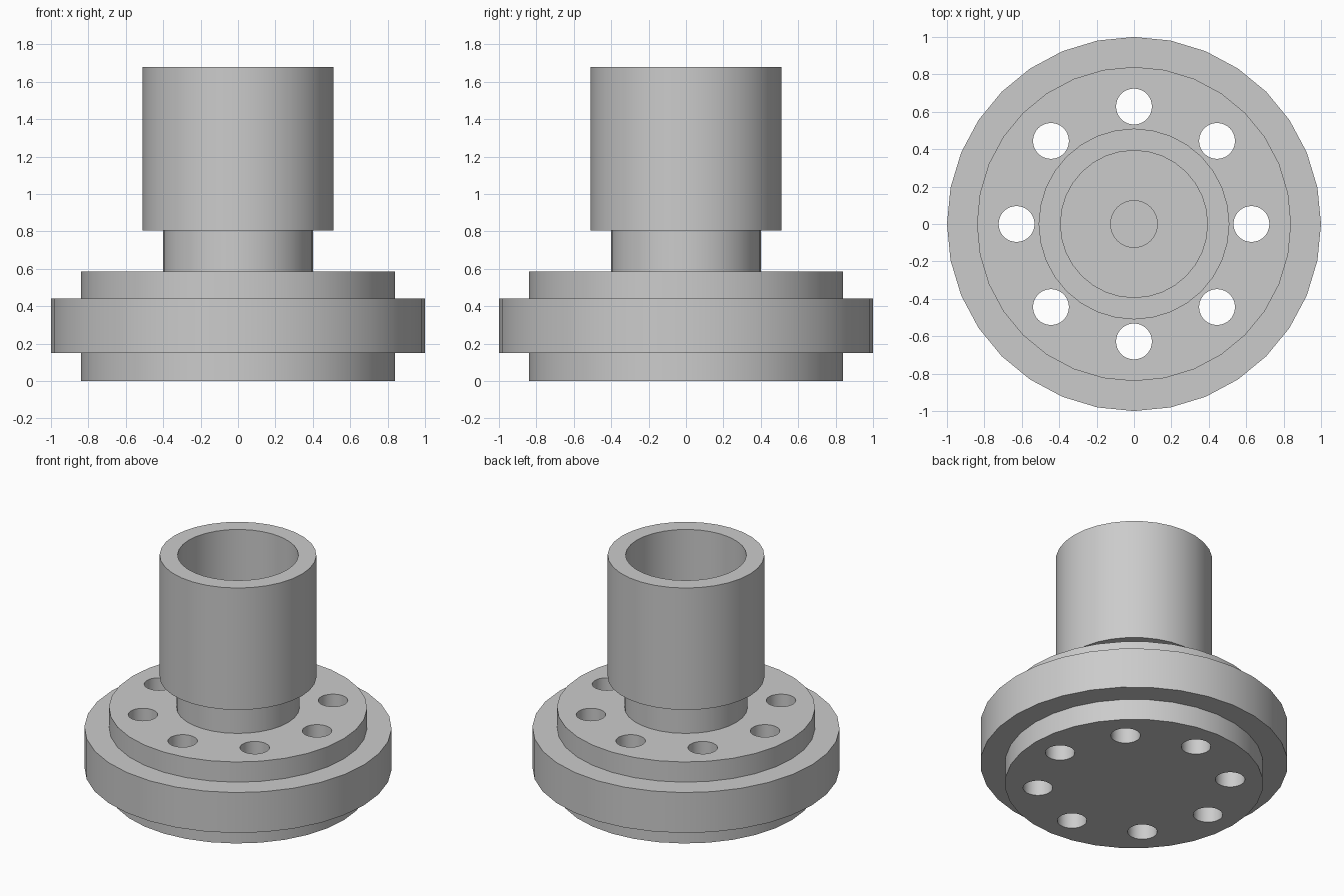
import bpy
import bmesh
from math import cos, sin, tau, radians

cube = bpy.data.objects.get("Cube")
if cube:
    bpy.data.objects.remove(cube, do_unlink=True)

SIDES = 32
HOLES = 8

grey = bpy.data.materials.new("light grey metal")
grey.use_nodes = True
grey.diffuse_color = (0.6, 0.6, 0.6, 1)
grey.node_tree.nodes["Principled BSDF"].inputs["Base Color"].default_value = (0.6, 0.6, 0.6, 1)


def add_lathe(bm, profile, centre=(0, 0)):
    """Turn (radius, height) points about a vertical axis and cap both ends."""
    rings = []
    for r, z in profile:
        rings.append([bm.verts.new((centre[0] + r * cos(tau * i / SIDES),
                                    centre[1] + r * sin(tau * i / SIDES), z))
                      for i in range(SIDES)])
    for low, high in zip(rings, rings[1:]):
        for i in range(SIDES):
            j = (i + 1) % SIDES
            bm.faces.new((low[i], low[j], high[j], high[i]))
    bm.faces.new(rings[0][::-1])
    bm.faces.new(rings[-1])


def make_object(name, bm):
    bmesh.ops.recalc_face_normals(bm, faces=bm.faces)
    mesh = bpy.data.meshes.new(name)
    bm.to_mesh(mesh)
    bm.free()
    mesh.materials.append(grey)
    obj = bpy.data.objects.new(name, mesh)
    bpy.context.collection.objects.link(obj)
    return obj


# Hub: stepped flange, neck, tube, then the socket and its blind centre hole
bm = bmesh.new()
add_lathe(bm, [
    (0.84, 0), (0.84, 0.15), (1, 0.15), (1, 0.44), (0.84, 0.44), (0.84, 0.585),
    (0.40, 0.585), (0.40, 0.805), (0.51, 0.805), (0.51, 1.68),
    (0.393, 1.68), (0.393, 0.805), (0.125, 0.805), (0.125, 0.15),
])
hub = make_object("flanged_hub", bm)

# Ring of bolt holes through the flange
bm = bmesh.new()
for k in range(HOLES):
    a = tau * k / HOLES
    add_lathe(bm, [(0.096, -0.1), (0.096, 0.7)], (0.628 * cos(a), 0.628 * sin(a)))
cutter = make_object("bolt_hole_cutter", bm)
cutter.hide_render = True

cut = hub.modifiers.new("bolt_holes", "BOOLEAN")
cut.operation = "DIFFERENCE"
cut.solver = "EXACT"
cut.object = cutter

bpy.ops.object.select_all(action="DESELECT")
hub.select_set(True)
bpy.context.view_layer.objects.active = hub
bpy.ops.object.modifier_apply(modifier=cut.name)
bpy.data.objects.remove(cutter, do_unlink=True)

# Smooth walls with crisp rims
bpy.ops.object.shade_smooth_by_angle(angle=radians(30))
